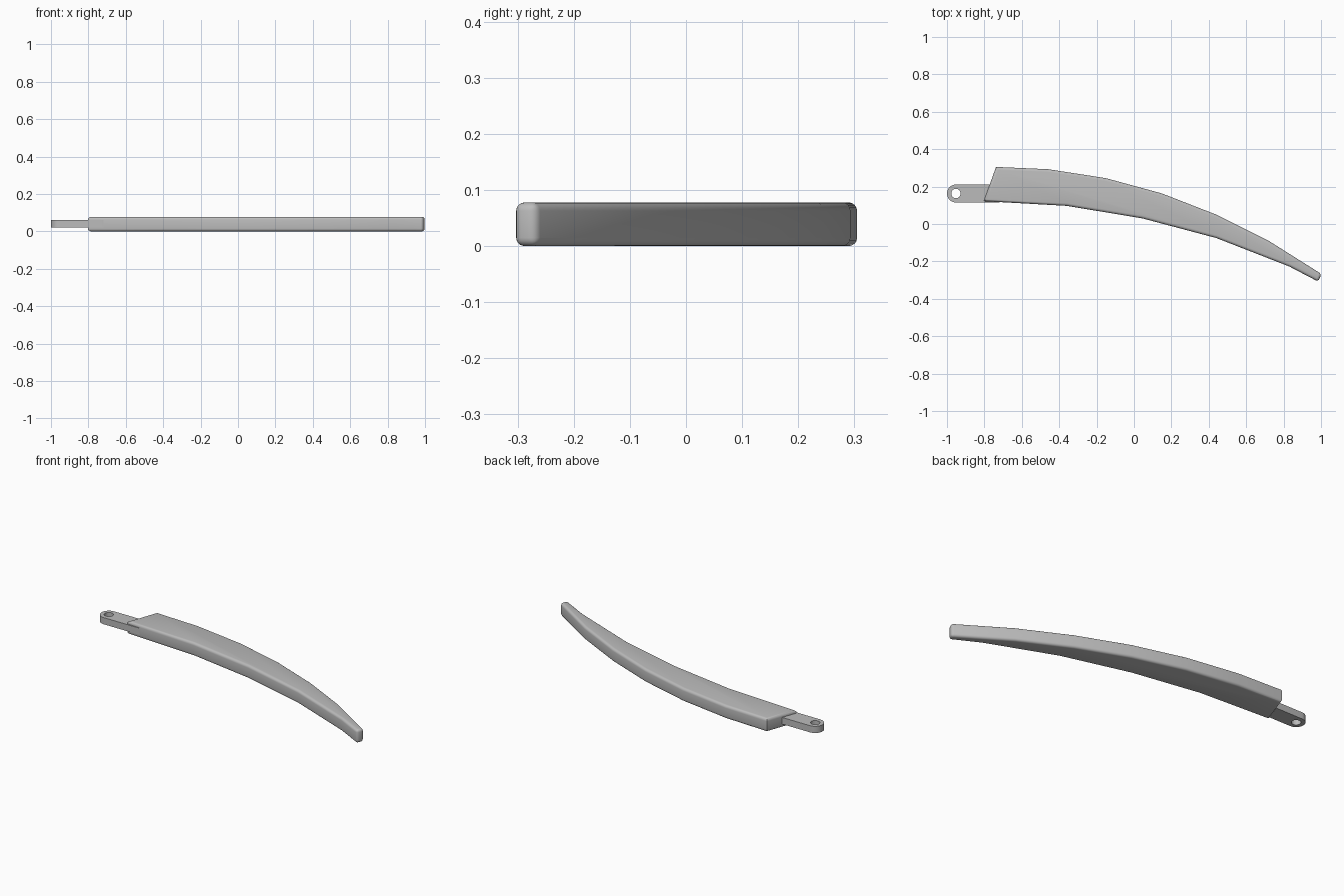
import bpy, bmesh, math

cube = bpy.data.objects.get("Cube")
if cube:
    bpy.data.objects.remove(cube, do_unlink=True)

grey = bpy.data.materials.new("plain grey")
grey.use_nodes = True
grey.diffuse_color = (0.5, 0.5, 0.5, 1)
grey.node_tree.nodes["Principled BSDF"].inputs["Base Color"].default_value = (0.5, 0.5, 0.5, 1)


def slab(name, outline, z0, z1):
    """Extrude a counter-clockwise outline between two heights."""
    bm = bmesh.new()
    base = bm.faces.new([bm.verts.new((x, y, z0)) for x, y in outline])
    top = bmesh.ops.extrude_face_region(bm, geom=[base], use_keep_orig=True)
    for v in top["geom"]:
        if isinstance(v, bmesh.types.BMVert):
            v.co.z = z1
    bmesh.ops.recalc_face_normals(bm, faces=bm.faces)
    mesh = bpy.data.meshes.new(name)
    bm.to_mesh(mesh)
    bm.free()
    obj = bpy.data.objects.new(name, mesh)
    bpy.context.collection.objects.link(obj)
    mesh.materials.append(grey)
    return obj


def smooth(obj, degrees):
    bpy.ops.object.select_all(action='DESELECT')
    obj.select_set(True)
    bpy.context.view_layer.objects.active = obj
    bpy.ops.object.shade_smooth_by_angle(angle=math.radians(degrees))


# Curved, tapering blade with rounded rims and a rounded tip
front_edge = [(-0.803, 0.122), (-0.36, 0.097), (0.045, 0.03), (0.44, -0.075),
              (0.83, -0.227), (0.985, -0.308)]
back_edge = [(1.003, -0.268), (0.72, -0.09), (0.44, 0.05), (0.15, 0.163),
             (-0.15, 0.245), (-0.46, 0.293), (-0.738, 0.305)]
blade = slab("blade", front_edge + back_edge, 0, 0.078)
bm = bmesh.new()
bm.from_mesh(blade.data)
rims = [e for e in bm.edges
        if abs(e.verts[0].co.z - e.verts[1].co.z) < 0.01 or e.verts[0].co.x > 0.9]
bmesh.ops.bevel(bm, geom=rims, offset=0.015, segments=4, profile=0.5,
                affect='EDGES', clamp_overlap=True)
bm.to_mesh(blade.data)
bm.free()
smooth(blade, 30)

# Flat mounting tang with a rounded end
cx, cy, r = -0.952, 0.163, 0.048
arc = [(cx + r * math.cos(a), cy + r * math.sin(a))
       for a in (math.pi * (0.5 + i / 16) for i in range(17))]
tang = slab("mounting_tang", arc + [(-0.72, cy - r), (-0.72, cy + r)], 0.021, 0.06)

# Pin hole through the tang
bpy.ops.mesh.primitive_cylinder_add(vertices=24, radius=0.025, depth=0.2,
                                    location=(cx, cy, 0.04))
cutter = bpy.context.object
cutter.name = "pin_hole_cutter"
cutter.hide_render = True
cutter.hide_set(True)
cutter.display_type = 'WIRE'
cutter.data.materials.append(grey)
hole = tang.modifiers.new("pin hole", 'BOOLEAN')
hole.operation = 'DIFFERENCE'
hole.solver = 'EXACT'
hole.object = cutter
smooth(tang, 30)
